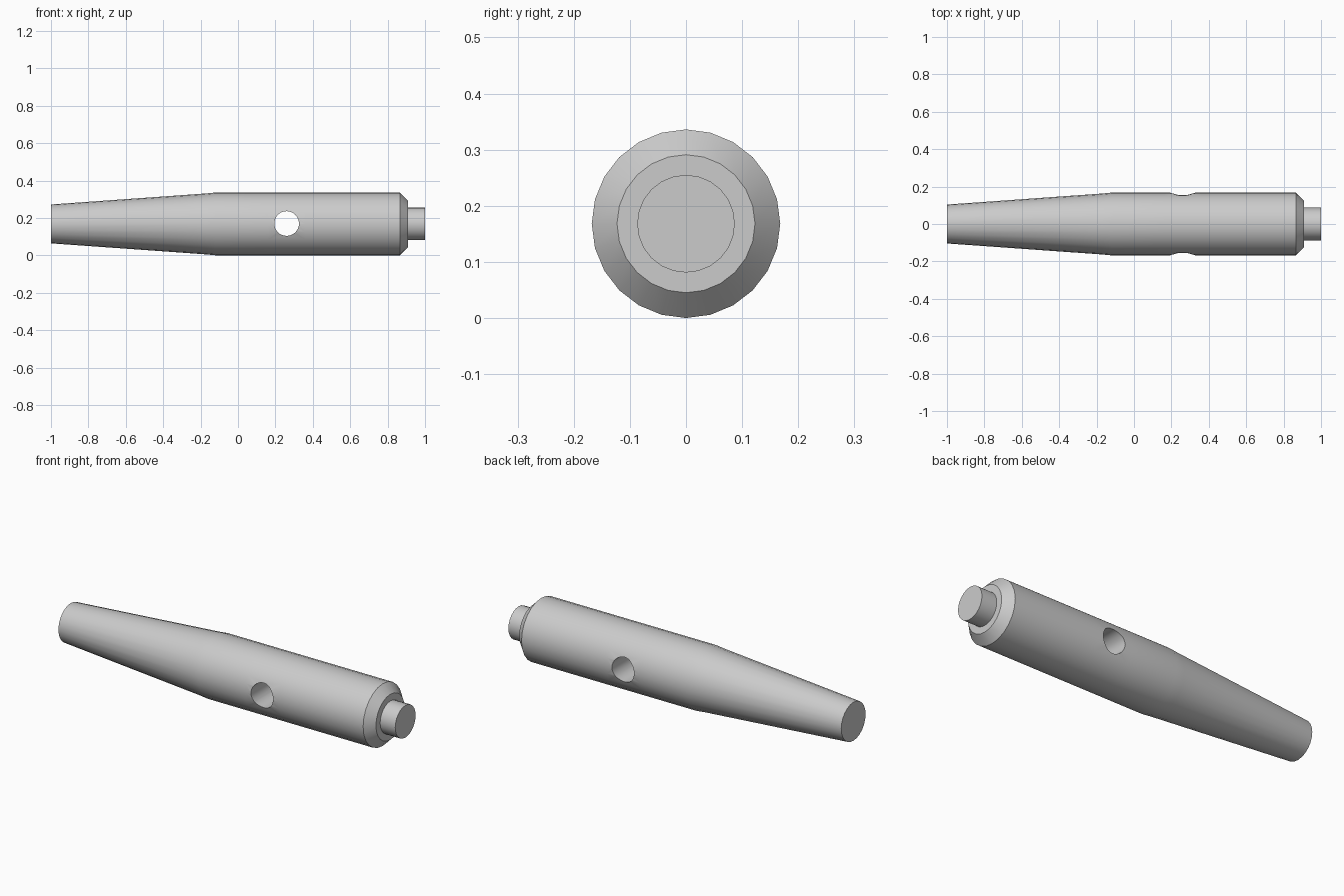
import bpy
import bmesh
import math
from mathutils import Matrix, Vector

if "Cube" in bpy.data.objects:
    bpy.data.objects.remove(bpy.data.objects["Cube"])

AXIS_Z = 0.168
SIDES = 24

# Single grey material
grey = bpy.data.materials.new("plain grey")
grey.use_nodes = True
colour = (0.6, 0.6, 0.6, 1)
grey.diffuse_color = colour
grey.node_tree.nodes["Principled BSDF"].inputs["Base Color"].default_value = colour


def new_object(name, bm):
    bmesh.ops.recalc_face_normals(bm, faces=bm.faces)
    mesh = bpy.data.meshes.new(name)
    bm.to_mesh(mesh)
    bm.free()
    mesh.materials.append(grey)
    obj = bpy.data.objects.new(name, mesh)
    bpy.context.collection.objects.link(obj)
    return obj


def lathe_x(name, profile):
    """Turn (x, radius) pairs around the long axis and cap both ends."""
    bm = bmesh.new()
    rings = []
    for x, r in profile:
        angles = [math.tau * i / SIDES for i in range(SIDES)]
        rings.append([bm.verts.new((x, r * math.sin(a), AXIS_Z + r * math.cos(a)))
                      for a in angles])
    for a, b in zip(rings, rings[1:]):
        for i in range(SIDES):
            j = (i + 1) % SIDES
            bm.faces.new((a[i], a[j], b[j], b[i]))
    bm.faces.new(rings[0])
    bm.faces.new(rings[-1])
    return new_object(name, bm)


# Tapered shaft, straight barrel, chamfered shoulder and end stub
pin = lathe_x("tapered_pin", [
    (-1, 0.104), (-0.17, 0.163), (-0.12, 0.168), (0.16, 0.168), (0.36, 0.168),
    (0.865, 0.168), (0.91, 0.123), (0.91, 0.087), (1, 0.087)])

# Round cross hole through the barrel, front to back
bm = bmesh.new()
bmesh.ops.create_cone(
    bm, cap_ends=True, segments=32, radius1=0.066, radius2=0.066, depth=0.6,
    matrix=Matrix.Translation(Vector((0.26, 0, AXIS_Z + 0.002)))
    @ Matrix.Rotation(math.pi / 2, 4, "X"))
cutter = new_object("hole_cutter", bm)
cutter.hide_render = True

cut = pin.modifiers.new("cross hole", "BOOLEAN")
cut.operation = "DIFFERENCE"
cut.solver = "EXACT"
cut.object = cutter
bpy.ops.object.select_all(action="DESELECT")
pin.select_set(True)
bpy.context.view_layer.objects.active = pin
bpy.ops.object.modifier_apply(modifier=cut.name)
bpy.data.objects.remove(cutter)

# Smooth round surfaces with crisp rims
bpy.ops.object.shade_smooth_by_angle(angle=math.radians(30))
